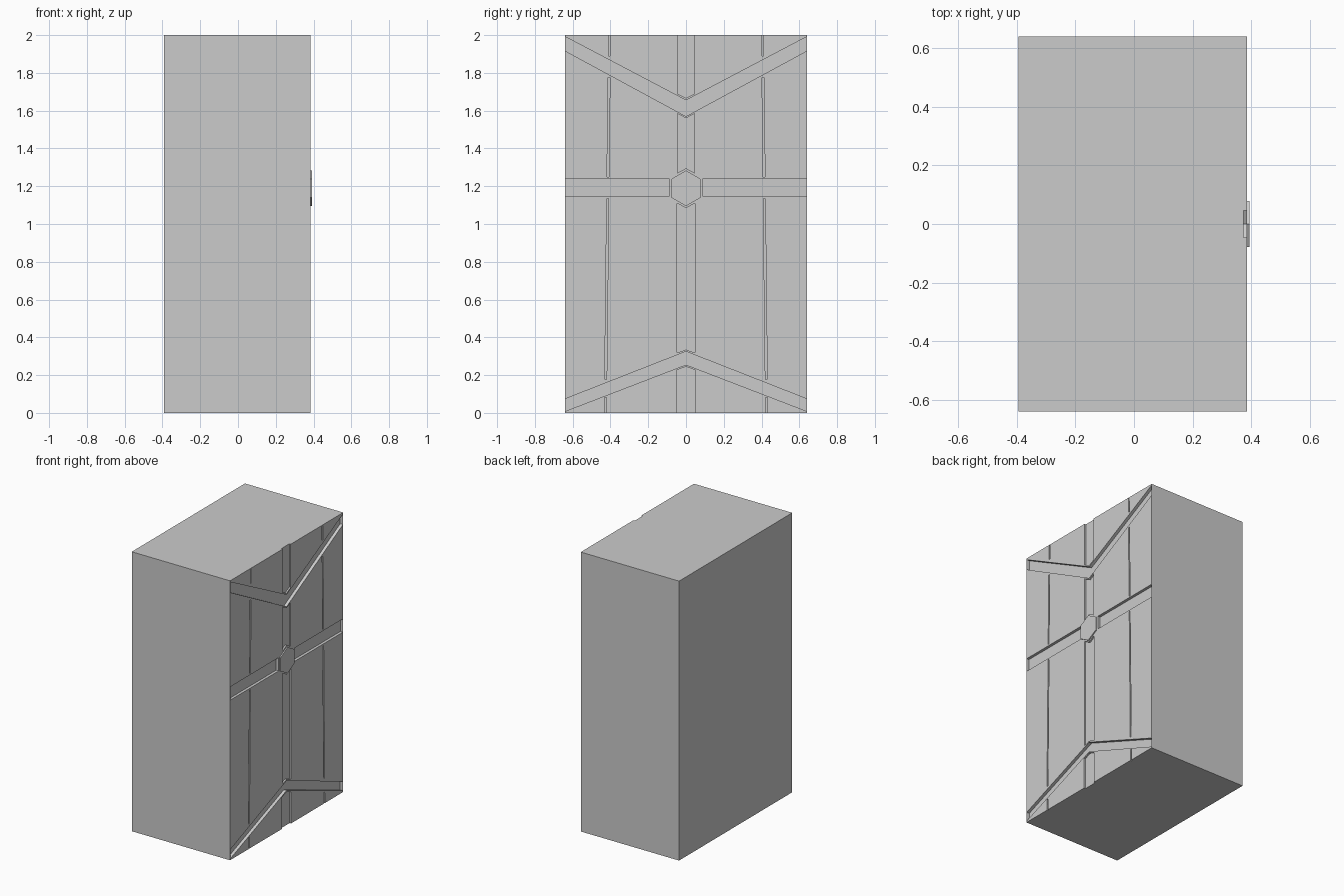
import bpy, bmesh

if "Cube" in bpy.data.objects:
    bpy.data.objects.remove(bpy.data.objects["Cube"])

FRONT = 0.385   # door plane (+x)
BACK = -0.393


def prism(bm, pts, x0, x1):
    """Extrude a (y, z) outline along x from x0 to x1."""
    face = bm.faces.new([bm.verts.new((x0, y, z)) for y, z in pts])
    ext = bmesh.ops.extrude_face_region(bm, geom=[face])
    verts = [v for v in ext["geom"] if isinstance(v, bmesh.types.BMVert)]
    bmesh.ops.translate(bm, vec=(x1 - x0, 0, 0), verts=verts)


def finish(bm, name):
    bmesh.ops.recalc_face_normals(bm, faces=bm.faces)
    me = bpy.data.meshes.new(name)
    bm.to_mesh(me)
    bm.free()
    ob = bpy.data.objects.new(name, me)
    bpy.context.collection.objects.link(ob)
    return ob


def mirrored(half):
    """Complete an outline given by its y >= 0 half."""
    return half + [(-y, z) for y, z in reversed(half) if y > 0]


def rect(y0, y1, z0, z1):
    return [(y0, z0), (y1, z0), (y1, z1), (y0, z1)]


# Cabinet body
bm = bmesh.new()
prism(bm, rect(-0.64, 0.64, 0, 2), BACK, FRONT)
body = finish(bm, "cabinet_body")

# Recesses in the door face
bm = bmesh.new()


def groove(pts, depth):
    prism(bm, pts, FRONT - depth, FRONT + 0.05)


# Upper and lower chevron grooves
for inner_lo, inner_hi, end_lo, end_hi in ((1.57, 1.655, 1.915, 1.99), (0.255, 0.325, 0.01, 0.075)):
    e = 0.637
    groove([(-e, end_lo), (0, inner_lo), (e, end_lo), (e, end_hi), (0, inner_hi), (-e, end_hi)], 0.022)

# Central vertical groove in four lengths, with pointed ends
# (half width, side start, middle start, middle end, side end)
for w, s0, m0, m1, s1 in ((0.046, 1.69, 1.667, 2.05, 2.05), (0.046, 1.27, 1.295, 1.56, 1.585),
                          (0.048, 0.318, 0.335, 1.085, 1.11), (0.05, -0.05, -0.05, 0.245, 0.226)):
    groove(mirrored([(0, m0), (w, s0), (w, s1), (0, m1)]), 0.011)

# Side grooves and slightly slanted thin seams
for s in (-1, 1):
    groove([(s * y, z) for y, z in rect(0.09, 0.637, 1.145, 1.24)], 0.02)
    for z0, z1 in ((-0.05, 0.082), (0.178, 1.135), (1.25, 1.775), (1.89, 1.997)):
        a, b = (0.427 - 0.011 * z for z in (z0, z1))
        groove([(s * (a - 0.005), z0), (s * (a + 0.005), z0),
                (s * (b + 0.005), z1), (s * (b - 0.005), z1)], 0.008)
cutter = finish(bm, "groove_cutter")
cutter.hide_render = True

mod = body.modifiers.new("grooves", 'BOOLEAN')
mod.operation = 'DIFFERENCE'
mod.solver = 'EXACT'
mod.object = cutter
bpy.context.view_layer.objects.active = body
body.select_set(True)
bpy.ops.object.modifier_apply(modifier="grooves")
bpy.data.objects.remove(cutter)

# Hexagonal latch plate
bm = bmesh.new()
prism(bm, mirrored([(0, 1.095), (0.078, 1.14), (0.078, 1.238), (0, 1.283)]), FRONT - 0.003, 0.393)
finish(bm, "hexagon_latch")
